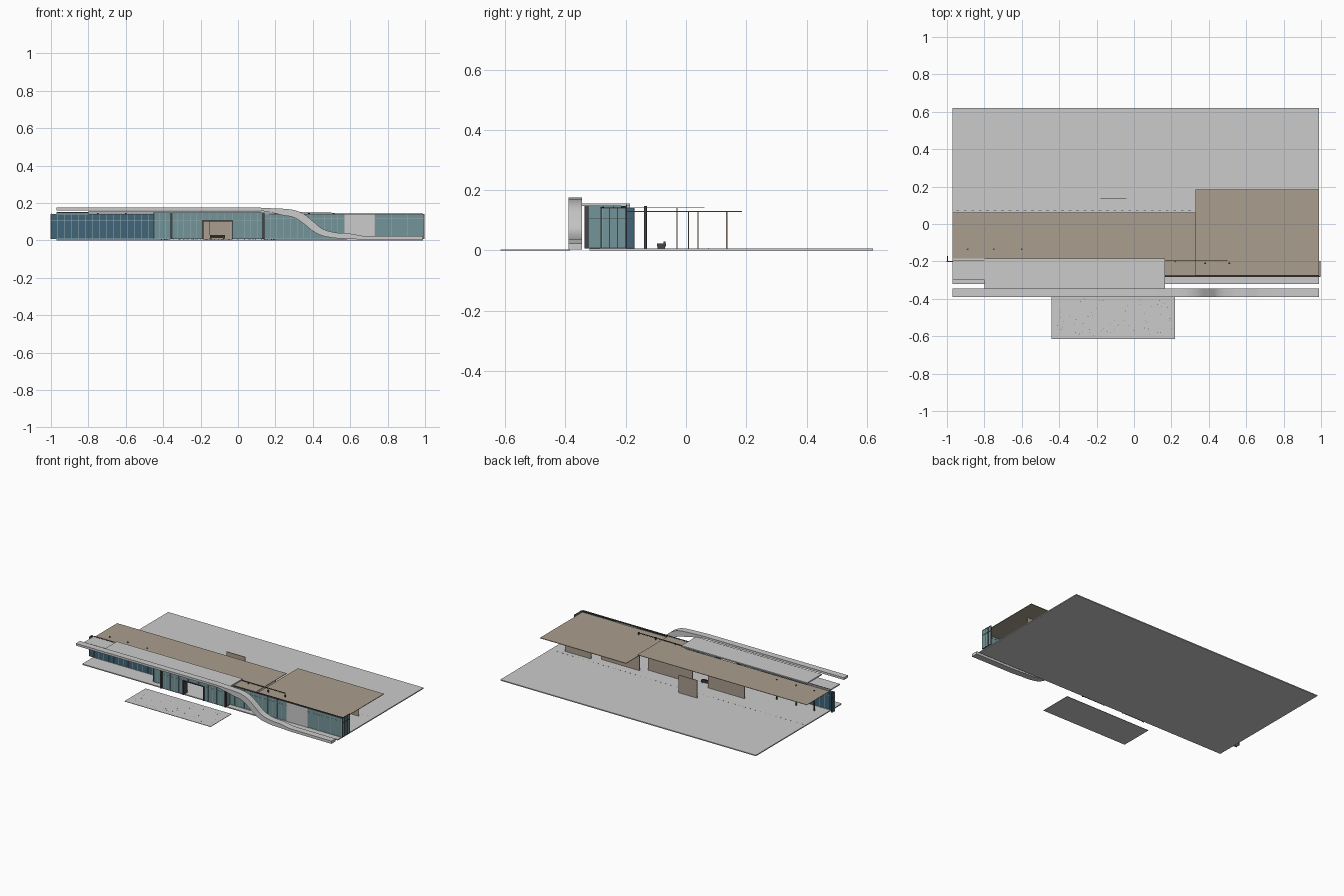
import bpy, bmesh, math, random

if "Cube" in bpy.data.objects:
    bpy.data.objects.remove(bpy.data.objects["Cube"])
random.seed(4)


def material(name, r, g, b):
    m = bpy.data.materials.new(name)
    m.diffuse_color = (r, g, b, 1)
    m.use_nodes = True
    m.node_tree.nodes["Principled BSDF"].inputs["Base Color"].default_value = m.diffuse_color
    return m


TAN = material("tan_panel", 0.40, 0.34, 0.27)
TEAL = material("teal_glass", 0.17, 0.30, 0.32)
BLUE = material("blue_glass", 0.05, 0.13, 0.19)
DARK = material("dark_metal", 0.06, 0.06, 0.06)
PALE = material("pale_frame", 0.32, 0.42, 0.44)


def add_box(bm, x0, x1, y0, y1, z0, z1):
    v = [bm.verts.new((x, y, z)) for x in (x0, x1) for y in (y0, y1) for z in (z0, z1)]
    for f in ((0, 1, 3, 2), (4, 6, 7, 5), (0, 4, 5, 1), (2, 3, 7, 6), (0, 2, 6, 4), (1, 5, 7, 3)):
        bm.faces.new([v[i] for i in f])


def finish(name, bm, mat=None):
    bmesh.ops.recalc_face_normals(bm, faces=bm.faces)
    me = bpy.data.meshes.new(name)
    bm.to_mesh(me)
    bm.free()
    ob = bpy.data.objects.new(name, me)
    bpy.context.collection.objects.link(ob)
    if mat:
        me.materials.append(mat)
    return ob


def boxes(name, items, mat=None):
    bm = bmesh.new()
    for b in items:
        add_box(bm, *b)
    return finish(name, bm, mat)


def columns(name, spots, radius, z0, z1, mat, sides=12):
    bm = bmesh.new()
    for x, y in spots:
        ring = bmesh.ops.create_cone(bm, cap_ends=True, segments=sides, radius1=radius,
                                     radius2=radius, depth=z1 - z0)
        bmesh.ops.translate(bm, verts=ring["verts"], vec=(x, y, (z0 + z1) / 2))
    return finish(name, bm, mat)


def glazing(name, x0, x1, y, z0, z1, bays, transoms, mat, frame=PALE):
    """Glass sheet facing the front, with mullions and transoms."""
    boxes(name + "_glass", [(x0, x1, y - .001, y + .001, z0, z1)], mat)
    t = .0012
    bars = []
    for i in range(bays + 1):
        x = x0 + (x1 - x0) * i / bays
        bars.append((x - t, x + t, y - .003, y + .003, z0, z1))
    for z in (z0 + t, *transoms, z1 - t):
        bars.append((x0, x1, y - .0025, y + .0025, z - t, z + t))
    boxes(name + "_frame", bars, frame)


def side_glazing(name, x, y0, y1, z0, z1, bays, mat):
    """Glass return running front to back."""
    boxes(name + "_glass", [(x - .001, x + .001, y0, y1, z0, z1)], mat)
    step = (y1 - y0) / bays
    bars = [(x - .003, x + .003, y0 + i * step - .0015, y0 + i * step + .0015, z0, z1)
            for i in range(bays + 1)]
    bars += [(x - .0025, x + .0025, y0, y1, z - .0015, z + .0015) for z in (z0 + .0015, .105, z1)]
    boxes(name + "_frame", bars, DARK)


# ground slab and front paving
boxes("ground_slab", [(-.97, .99, -.32, .62, 0, .007)])
boxes("front_paving", [(-.44, .22, -.615, -.385, 0, .003)])
columns("paving_studs", [(random.uniform(-.42, .2), random.uniform(-.6, -.4)) for _ in range(60)],
        .002, .002, .0036, DARK, 6)
boxes("slab_joint_marks", [(-.95 + i * .04, -.935 + i * .04, .073, .075, .006, .0075)
                           for i in range(48)], DARK)

# roofs
boxes("long_roof", [(-.97, .33, -.185, .062, .140, .143), (.14, .33, -.275, -.185, .140, .143)], TAN)
boxes("right_roof", [(.33, .99, -.28, .185, .127, .131)], TAN)
boxes("raised_canopy", [(-.8, .165, -.345, -.185, .148, .156)])
boxes("left_canopy", [(-.97, -.8, -.30, -.185, .142, .150)])
boxes("roof_beam", [(-.97, .5, -.199, -.195, .148, .152)], DARK)
boxes("right_parapet", [(.165, .99, -.284, -.272, .138, .144)], DARK)

# sweeping ribbon fascia: (x, bottom z, top z), smoothly interpolated
KEYS = [(-.97, .160, .175), (.10, .160, .175), (.17, .150, .172), (.24, .134, .169),
        (.30, .122, .162), (.35, .090, .142), (.40, .050, .103), (.45, .025, .063),
        (.52, .012, .042), (.60, .008, .036), (.68, .004, .023), (.99, .003, .022)]


def ribbon_points():
    pts = [KEYS[0]]
    last = len(KEYS) - 1
    for i in range(1, last - 1):
        a, b, c, d = KEYS[i - 1], KEYS[i], KEYS[i + 1], KEYS[i + 2]
        for s in range(6):
            t = s / 6
            x = b[0] + (c[0] - b[0]) * t
            row = [x]
            for k in (1, 2):
                m0 = (c[k] - a[k]) / (c[0] - a[0]) * (c[0] - b[0])
                m1 = (d[k] - b[k]) / (d[0] - b[0]) * (c[0] - b[0])
                row.append((2 * t**3 - 3 * t**2 + 1) * b[k] + (t**3 - 2 * t**2 + t) * m0
                           + (3 * t**2 - 2 * t**3) * c[k] + (t**3 - t**2) * m1)
            pts.append(row)
    return pts + [KEYS[last - 1], KEYS[last]]


bm = bmesh.new()
rings = [[bm.verts.new((x, y, z)) for y, z in ((-.39, lo), (-.345, lo), (-.345, hi), (-.39, hi))]
         for x, lo, hi in ribbon_points()]
for a, b in zip(rings, rings[1:]):
    for k in range(4):
        bm.faces.new((a[k], a[(k + 1) % 4], b[(k + 1) % 4], b[k]))
bm.faces.new(rings[0])
bm.faces.new(rings[-1])
ribbon = finish("ribbon_fascia", bm)
bpy.context.view_layer.objects.active = ribbon
ribbon.select_set(True)
bpy.ops.object.shade_smooth_by_angle(angle=math.radians(35))

# glazed fronts, left to right
glazing("left_front", -1, -.44, -.20, .007, .141, 15, (.105,), BLUE)
side_glazing("left_end", -.997, -.20, -.172, .007, .141, 1, BLUE)
glazing("left_step", -.45, -.355, -.28, .007, .148, 3, (.105,), TEAL)
side_glazing("left_return", -.45, -.28, -.20, .007, .148, 2, TEAL)
glazing("entry_left", -.355, -.19, -.33, .007, .148, 5, (.105,), TEAL)
glazing("entry_right", -.03, .135, -.33, .007, .148, 5, (.105,), TEAL)
glazing("entry_top", -.19, -.03, -.33, .105, .148, 4, (), TEAL)
side_glazing("entry_left_return", -.355, -.33, -.28, .007, .148, 1, TEAL)
side_glazing("entry_right_return", .135, -.33, -.275, .007, .148, 1, TEAL)
glazing("right_front", .135, .57, -.28, .007, .140, 12, (.115,), TEAL)
boxes("right_solid_wall", [(.57, .73, -.284, -.276, .007, .140)])
glazing("right_far", .73, .995, -.28, .007, .140, 3, (.115,), TEAL)
side_glazing("right_end", .995, -.28, -.20, .007, .140, 3, TEAL)

# entry portal frame
boxes("entry_portal", [(-.193, -.185, -.335, -.29, .007, .108), (-.035, -.027, -.335, -.29, .007, .108),
                       (-.193, -.027, -.335, -.29, .102, .108)], DARK)

# front posts and roof columns
boxes("front_posts", [(x - .006, x + .006, -.337, -.323, .007, .148) for x in (-.355, .135)], DARK)
columns("roof_columns", [(-.89, -.135), (-.75, -.135), (-.6, -.135), (.22, -.2), (.38, -.21),
                         (.51, -.21)], .005, .007, .147, DARK)

# interior screen walls and the freestanding rear screen
boxes("screen_walls", [(-.43, -.15, -.032, -.028, .007, .140), (-.03, .31, -.032, -.028, .007, .140),
                       (.35, .64, .006, .010, .007, .127), (.70, .90, .038, .042, .007, .127)], TAN)
boxes("rear_screen", [(-.18, -.04, .133, .137, .007, .130)], TAN)

# low bench inside the entry
boxes("bench", [(-.15, -.07, -.097, -.067, .013, .022), (-.15, -.07, -.074, -.068, .022, .030),
                (-.147, -.141, -.095, -.069, .007, .013), (-.079, -.073, -.095, -.069, .007, .013)], DARK)
